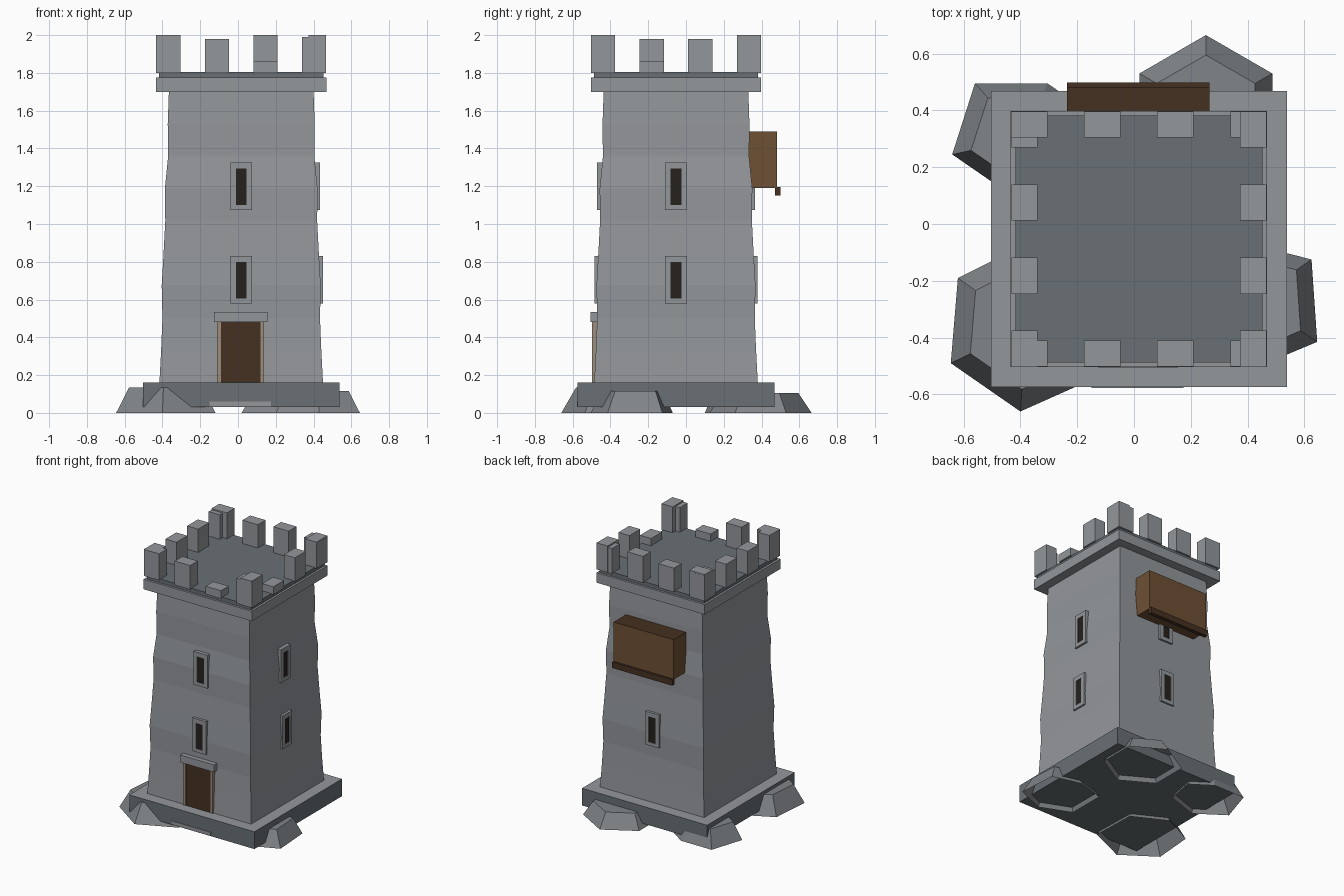
import bpy, bmesh, math
from mathutils import Matrix, Vector

if "Cube" in bpy.data.objects:
    bpy.data.objects.remove(bpy.data.objects["Cube"])

CX, CY = 0.017, -0.053   # tower axis


def mat(name, rgb):
    m = bpy.data.materials.new(name)
    m.diffuse_color = (*rgb, 1)
    m.use_nodes = True
    m.node_tree.nodes["Principled BSDF"].inputs["Base Color"].default_value = m.diffuse_color
    return m


WOOD = mat("wood", (0.155, 0.08, 0.034))
DARK_WOOD = mat("dark_wood", (0.06, 0.03, 0.015))
TAN = mat("tan_wood", (0.33, 0.27, 0.20))
SHADOW = mat("shadow", (0.019, 0.015, 0.012))
STONE = mat("stone", (0.295, 0.31, 0.33))
DARK_STONE = mat("dark_stone", (0.14, 0.16, 0.172))
ROCK = mat("rock", (0.22, 0.235, 0.25))


def finish(name, bm, *mats):
    bmesh.ops.recalc_face_normals(bm, faces=bm.faces)
    me = bpy.data.meshes.new(name)
    bm.to_mesh(me)
    bm.free()
    for m in mats or (STONE,):
        me.materials.append(m)
    ob = bpy.data.objects.new(name, me)
    bpy.context.collection.objects.link(ob)
    return ob


def add_box(bm, x0, x1, y0, y1, z0, z1):
    c = Vector(((x0 + x1) / 2, (y0 + y1) / 2, (z0 + z1) / 2))
    s = Matrix.Diagonal((x1 - x0, y1 - y0, z1 - z0, 1))
    bmesh.ops.create_cube(bm, size=1, matrix=Matrix.Translation(c) @ s)


def box(name, dims, *mats):
    bm = bmesh.new()
    add_box(bm, *dims)
    return finish(name, bm, *mats)


def square_slab(name, half, z0, z1, *mats):
    return box(name, (CX - half, CX + half, CY - half, CY + half, z0, z1), *mats)


def set_top(ob, index):
    for p in ob.data.polygons:
        if p.normal.z > 0.9:
            p.material_index = index


def loft(bm, rings):
    loops = [[bm.verts.new(p) for p in r] for r in rings]
    n = len(loops[0])
    for a, b in zip(loops, loops[1:]):
        for i in range(n):
            j = (i + 1) % n
            bm.faces.new((a[i], a[j], b[j], b[i]))
    return loops


# Foundation slab and doorstep
base = square_slab("foundation", 0.521, 0.03, 0.16, DARK_STONE, STONE)
set_top(base, 1)
box("doorstep", (-0.15, 0.175, -0.578, -0.45, 0.035, 0.06))

# Tower body: nine slightly uneven courses
halves = [0.433, 0.424, 0.417, 0.421, 0.411, 0.402, 0.404, 0.387, 0.389, 0.383]
bm = bmesh.new()
rings = []
for k, h in enumerate(halves):
    z = 0.16 + k * 1.54 / 9
    rings.append([(CX + sx * h, CY + sy * h, z)
                  for sx, sy in ((-1, -1), (1, -1), (1, 1), (-1, 1))])
loops = loft(bm, rings)
bm.faces.new(loops[0])
bm.faces.new(loops[-1])
finish("tower_body", bm)

# Cornice and roof deck
square_slab("cornice", 0.451, 1.70, 1.775)
square_slab("roof_deck", 0.435, 1.775, 1.805, DARK_STONE)

# Battlements: four merlons per side, two of them broken low
tops = {"front": (2.0, 1.98, 1.86, 1.99), "back": (2.0, 1.98, 2.0, 1.99),
        "left": (2.0, 1.98, 1.98, 1.99), "right": (2.0, 1.86, 1.98, 2.0)}
for side, heights in tops.items():
    bm = bmesh.new()
    for i, top in enumerate(heights):
        t = -0.386 + i * 0.2573
        a, b = t - 0.064, t + 0.064
        sgn = -1 if side in ("front", "left") else 1
        d0, d1 = sorted((sgn * 0.357, sgn * 0.449))
        if side in ("front", "back"):
            add_box(bm, CX + a, CX + b, CY + d0, CY + d1, 1.80, top)
        else:
            add_box(bm, CX + d0, CX + d1, CY + a, CY + b, 1.80, top)
    finish("merlons_" + side, bm)

# Slit windows on the front, right and back
for side, ang in (("front", 0), ("right", 90), ("back", 180)):
    place = Matrix.Translation((CX, CY, 0)) @ Matrix.Rotation(math.radians(ang), 4, 'Z')
    for level, z0, d in (("lower", 0.58, 0.432), ("upper", 1.075, 0.418)):
        bm = bmesh.new()
        for s in (-1, 1):
            x0, x1 = sorted((s * 0.028, s * 0.057))
            add_box(bm, x0, x1, -d, -d + 0.05, z0, z0 + 0.25)
        add_box(bm, -0.028, 0.028, -d, -d + 0.05, z0, z0 + 0.026)
        add_box(bm, -0.028, 0.028, -d, -d + 0.05, z0 + 0.218, z0 + 0.25)
        bm.transform(place)
        finish(f"window_frame_{side}_{level}", bm)
        pane = box(f"window_slit_{side}_{level}",
                   (-0.028, 0.028, -d + 0.005, -d + 0.05, z0 + 0.026, z0 + 0.218), SHADOW)
        pane.data.transform(place)

# Door, jambs and lintel
box("door", (-0.09, 0.12, -0.493, -0.42, 0.16, 0.48), DARK_WOOD)
bm = bmesh.new()
add_box(bm, -0.11, -0.09, -0.497, -0.42, 0.16, 0.48)
add_box(bm, 0.12, 0.137, -0.497, -0.42, 0.16, 0.48)
finish("door_jambs", bm, TAN)
box("door_lintel", (-0.127, 0.155, -0.506, -0.43, 0.48, 0.535))

# Wooden hoarding on the back with a lower rail
hoarding = box("hoarding", (-0.235, 0.265, 0.30, 0.483, 1.19, 1.49), WOOD, DARK_WOOD)
set_top(hoarding, 1)
box("hoarding_rail", (-0.235, 0.265, 0.47, 0.499, 1.15, 1.195), DARK_WOOD)

# Foundation boulders: open-bottomed tapered hexagons
A = [(0.253 + 0.27 * math.cos(math.radians(30 + 60 * i)),
      0.395 + 0.27 * math.sin(math.radians(30 + 60 * i))) for i in range(6)]
B = [(-.56, .495), (-.64, .245), (-.43, .10), (-.19, .18), (-.15, .39), (-.305, .495)]
C = [(.625, -.125), (.645, -.415), (.43, -.505), (.20, -.41), (.20, -.13), (.41, -.07)]
D = [(-.40, -.66), (-.645, -.49), (-.62, -.19), (-.38, -.07), (-.13, -.20), (-.12, -.535)]
for name, pts, c, h in (("back_right", A, (0.253, 0.395), 0.105),
                        ("back_left", B, (-0.385, 0.30), 0.125),
                        ("front_right", C, (0.42, -0.265), 0.115),
                        ("front_left", D, (-0.38, -0.36), 0.135)):
    bm = bmesh.new()
    top = [(c[0] + (x - c[0]) * 0.74, c[1] + (y - c[1]) * 0.74, h) for x, y in pts]
    loops = loft(bm, [[(x, y, 0) for x, y in pts], top])
    bm.faces.new(loops[1])
    finish("boulder_" + name, bm, ROCK)
